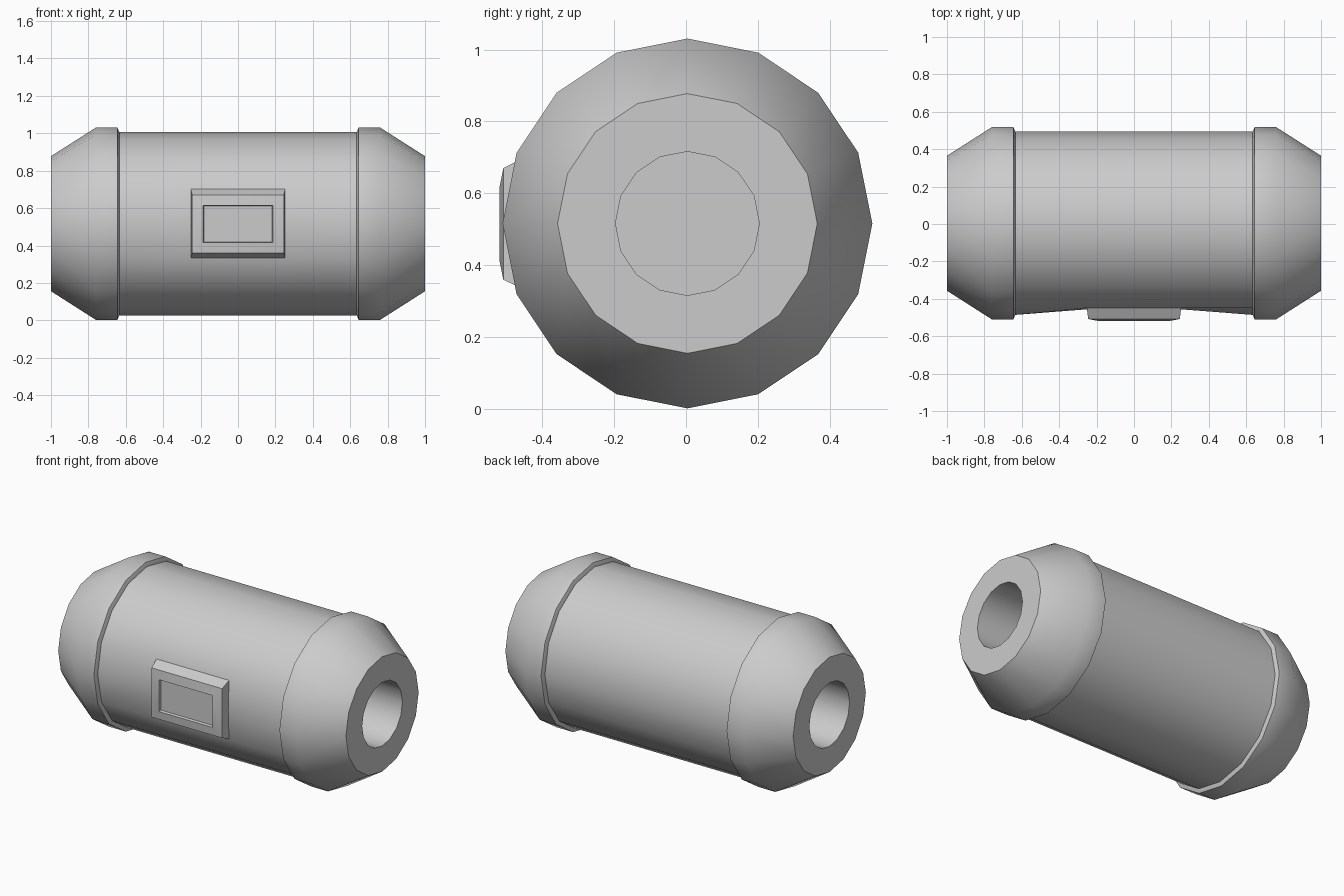
import bpy, bmesh
from math import pi, sin, cos, radians

if "Cube" in bpy.data.objects:
    bpy.data.objects.remove(bpy.data.objects["Cube"])

SIDES, CY, CZ = 16, 0.004, 0.5165


def ring(bm, x, r):
    """One 16-sided ring around the x axis; vertex 0 faces the front."""
    return [bm.verts.new((x, CY - r * cos(2 * pi * i / SIDES),
                          CZ + r * sin(2 * pi * i / SIDES))) for i in range(SIDES)]


def bridge(bm, rings):
    for a, b in zip(rings, rings[1:]):
        n = len(a)
        for i in range(n):
            j = (i + 1) % n
            bm.faces.new((a[i], a[j], b[j], b[i]))


def finish(bm, name, angle=36):
    bmesh.ops.recalc_face_normals(bm, faces=bm.faces)
    mesh = bpy.data.meshes.new(name)
    bm.to_mesh(mesh)
    bm.free()
    obj = bpy.data.objects.new(name, mesh)
    bpy.context.collection.objects.link(obj)
    bpy.ops.object.select_all(action='DESELECT')
    bpy.context.view_layer.objects.active = obj
    obj.select_set(True)
    bpy.ops.object.shade_smooth_by_angle(angle=radians(angle))
    return obj


# Barrel body, front row pulled in beside the panel
bm = bmesh.new()
rings = [ring(bm, x, 0.49) for x in (-0.636, -0.25, 0.25, 0.636)]
for r in rings[1:3]:
    r[0].co.y = -0.456
bridge(bm, rings)
bm.faces.new(rings[0])
bm.faces.new(rings[-1])
finish(bm, "barrel_body")

# End caps with lip, tapered nose and blind socket
profile = [(0.634, 0.488), (0.645, 0.514), (0.76, 0.514),
           (1.0, 0.361), (1.0, 0.2), (0.73, 0.2)]
for side, name in ((-1, "left_cap"), (1, "right_cap")):
    bm = bmesh.new()
    rings = [ring(bm, side * x, r) for x, r in profile]
    bridge(bm, rings)
    bm.faces.new(rings[0])
    bm.faces.new(rings[-1])
    finish(bm, name)

# Front panel: sloped frame with a shallow recess
bm = bmesh.new()
steps = [(0.253, 0.33, 0.704, -0.443), (0.245, 0.36, 0.67, -0.508),
         (0.187, 0.415, 0.615, -0.519), (0.183, 0.419, 0.611, -0.503)]
rings = [[bm.verts.new((x, y, z)) for x, z in
          ((-w, lo), (w, lo), (w, hi), (-w, hi))] for w, lo, hi, y in steps]
bridge(bm, rings)
bm.faces.new(rings[0])
bm.faces.new(rings[-1])
finish(bm, "front_panel", 25)
